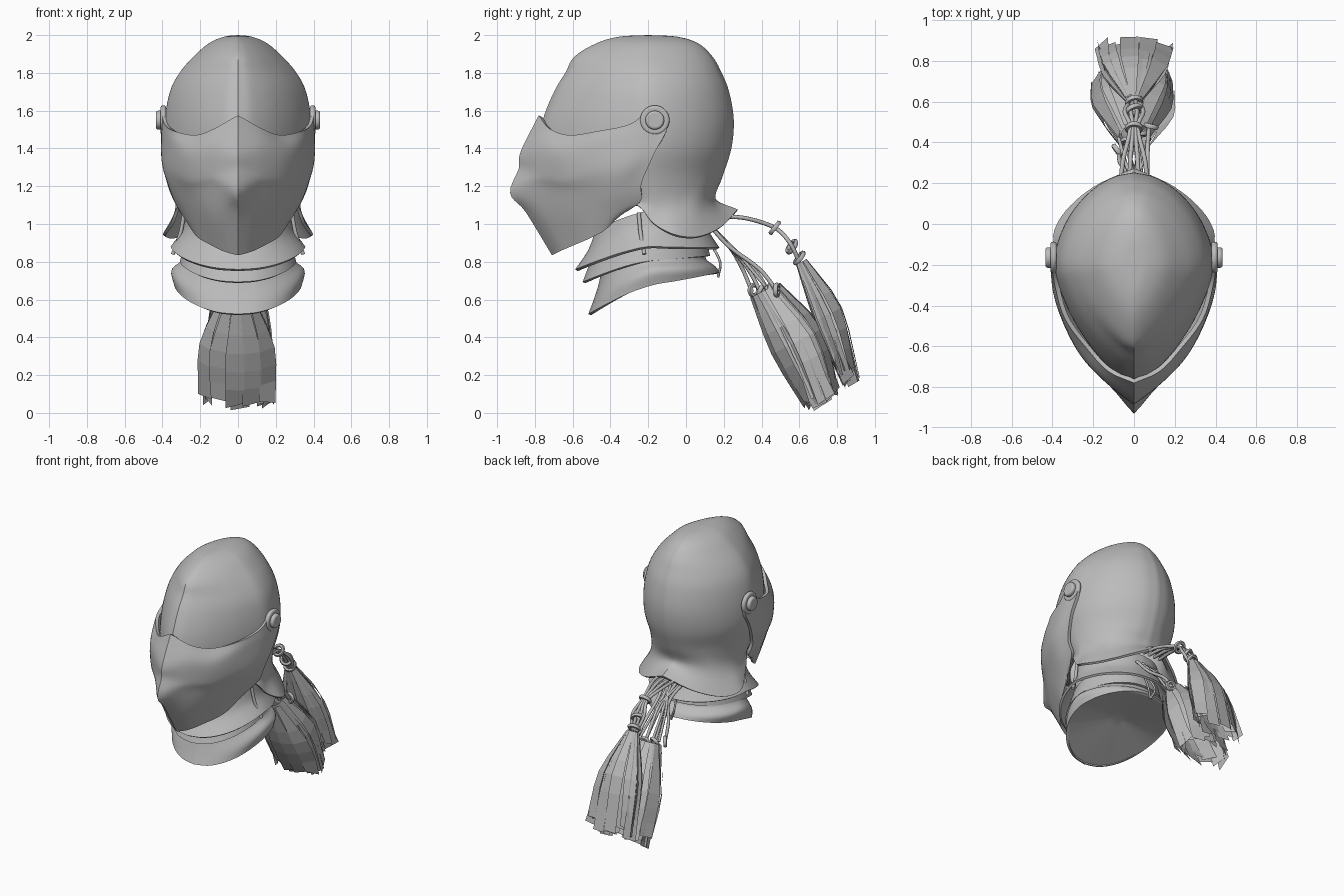
import bpy, bmesh, math, random
from mathutils import Vector

random.seed(4)
if "Cube" in bpy.data.objects:
    bpy.data.objects.remove(bpy.data.objects["Cube"], do_unlink=True)

steel = bpy.data.materials.new("grey steel")
steel.use_nodes = True
GREY = (0.5, 0.5, 0.5, 1)
steel.diffuse_color = GREY
steel.node_tree.nodes["Principled BSDF"].inputs["Base Color"].default_value = GREY


def smooth(points, n):
    """Curve running through all points, n steps per span."""
    p = [Vector(q) for q in points]
    p = [2 * p[0] - p[1]] + p + [2 * p[-1] - p[-2]]
    out = []
    for a, b, c, d in zip(p, p[1:], p[2:], p[3:]):
        for i in range(n):
            t = i / n
            out.append(b + (c - a) * t / 2 + (a - 2.5 * b + 2 * c - d / 2) * t ** 2
                       + (1.5 * (b - c) + (d - a) / 2) * t ** 3)
    return out + [p[-2]]


def finish(name, bm):
    mesh = bpy.data.meshes.new(name)
    bm.to_mesh(mesh)
    bm.free()
    mesh.materials.append(steel)
    obj = bpy.data.objects.new(name, mesh)
    bpy.context.collection.objects.link(obj)
    return obj


def activate(obj):
    bpy.ops.object.select_all(action='DESELECT')
    obj.select_set(True)
    bpy.context.view_layer.objects.active = obj


def add_sheet(bm, rows):
    grid = [[bm.verts.new(p) for p in row] for row in rows]
    for r, s in zip(grid, grid[1:]):
        for i in range(len(r) - 1):
            bm.faces.new((r[i], r[i + 1], s[i + 1], s[i]))


def plate(name, rows, n=5, thick=0.016, angle=35):
    """Mirrored sheet through rows of control points, given thickness."""
    rows = [smooth(r, n) for r in rows]
    rows = list(zip(*[smooth(c, n) for c in zip(*rows)]))
    bm = bmesh.new()
    for side in (1, -1):
        add_sheet(bm, [[(side * p.x, p.y, p.z) for p in r] for r in rows])
    bmesh.ops.remove_doubles(bm, verts=bm.verts, dist=0.0005)
    bmesh.ops.dissolve_degenerate(bm, edges=bm.edges, dist=0.0001)
    bmesh.ops.recalc_face_normals(bm, faces=bm.faces)
    obj = finish(name, bm)
    activate(obj)
    if thick:
        solid = obj.modifiers.new("thickness", 'SOLIDIFY')
        solid.thickness, solid.offset = thick, 0
        bpy.ops.object.modifier_apply(modifier=solid.name)
    bpy.ops.object.shade_smooth_by_angle(angle=math.radians(angle))


def cord(name, points, radius=0.011):
    curve = bpy.data.curves.new(name, 'CURVE')
    curve.dimensions = '3D'
    curve.bevel_depth, curve.bevel_resolution = radius, 2
    curve.use_fill_caps = True
    pts = smooth(points, 5)
    spline = curve.splines.new('POLY')
    spline.points.add(len(pts) - 1)
    for sp, p in zip(spline.points, pts):
        sp.co = (*p, 1)
    curve.materials.append(steel)
    bpy.context.collection.objects.link(bpy.data.objects.new(name, curve))


def knot(name, at, radius, tilt):
    bpy.ops.mesh.primitive_torus_add(location=at, rotation=tilt, major_radius=radius,
                                     minor_radius=0.013, major_segments=14, minor_segments=6)
    obj = bpy.context.object
    obj.name = name
    obj.data.materials.append(steel)
    bpy.ops.object.shade_smooth_by_angle(angle=math.radians(60))


# Skull: pointed oval sections, widest a little behind the centre
def skull_row(z, w, front, back):
    row = []
    for i in range(11):
        t = math.pi * i / 10
        s, c = math.sin(t), math.cos(t)
        power, end = (1.45, front) if c > 0 else (1.8, back)
        x = w * max(s, 0) ** (2 / power)
        row.append((x, -0.2 + (end + 0.2) * abs(c) ** (2 / power), z))
    row[-1] = (0, back, z)
    return row


SKULL = [(1.992, 0, -.2, -.2), (1.984, .07, -.35, -.05), (1.95, .15, -.47, .06),
         (1.88, .23, -.585, .135), (1.8, .3, -.63, .18), (1.7, .352, -.69, .22),
         (1.55, .38, -.75, .245), (1.4, .38, -.77, .232), (1.25, .345, -.73, .185)]
skull = [skull_row(*s) for s in SKULL]
# The lowest rows pinch in at the nape, then flare into the neck guard
skull.append(skull_row(1.13, .31, -.6, 0)[:5] + [
    (.318, -.2, 1.12), (.32, -.14, 1.1), (.3, -.05, 1.09),
    (.24, .05, 1.1), (.13, .12, 1.12), (0, .15, 1.13)])
skull.append(skull_row(1.1, .31, -.6, 0)[:5] + [
    (.318, -.235, 1.08), (.35, -.17, 1), (.39, -.06, .94),
    (.33, .06, .93), (.19, .18, .98), (0, .27, 1.07)])
plate("skull_and_neck_guard", skull)

# Visor: rows from the brow down to the chin, centre ridge to cheek
plate("visor", [
    [(0, -.77, 1.57), (.12, -.715, 1.5), (.22, -.61, 1.465),
     (.33, -.46, 1.49), (.38, -.29, 1.53), (.395, -.19, 1.62)],
    [(0, -.865, 1.38), (.13, -.765, 1.4), (.25, -.64, 1.38),
     (.34, -.47, 1.42), (.39, -.28, 1.45), (.395, -.1, 1.52)],
    [(0, -.875, 1.29), (.13, -.77, 1.27), (.245, -.64, 1.25),
     (.335, -.48, 1.28), (.385, -.33, 1.3), (.395, -.17, 1.37)],
    [(0, -.92, 1.165), (.1, -.79, 1.2), (.21, -.65, 1.18),
     (.29, -.5, 1.17), (.34, -.37, 1.17), (.365, -.235, 1.22)],
    [(0, -.84, 1.07), (.09, -.75, 1.05), (.175, -.64, 1.06),
     (.25, -.5, 1.06), (.3, -.37, 1.08), (.325, -.245, 1.12)],
    [(0, -.7, .84), (.07, -.66, .86), (.14, -.58, .895),
     (.2, -.5, .93), (.24, -.42, .98), (.27, -.385, 1.05)],
], thick=0.022)

# Visor pivots: a round ear with a domed rivet on each side
for side, label in ((1, "left"), (-1, "right")):
    for part, radius, depth, x in (("ear", .078, .03, .395), ("rivet", .05, .04, .415)):
        bpy.ops.mesh.primitive_cylinder_add(vertices=28, radius=radius, depth=depth,
                                            location=(side * x, -.165, 1.55),
                                            rotation=(0, math.pi / 2, 0))
        obj = bpy.context.object
        obj.name = f"{label}_pivot_{part}"
        obj.data.materials.append(steel)
        bevel = obj.modifiers.new("rounding", 'BEVEL')
        bevel.width, bevel.segments = 0.012, 3
        bpy.ops.object.shade_smooth_by_angle(angle=math.radians(40))


# Throat plates and collar: oval bands with separate front, side and back heights
def ring(w, front, back, zf, zs, zb):
    row = []
    for i in range(11):
        t = math.pi * i / 10
        c = math.cos(t)
        z = zs + (zf - zs) * c ** 1.3 if c > 0 else zs + (zb - zs) * -c
        x = 0 if i == 10 else w * math.sin(t)
        row.append((x, (front + back) / 2 + (front - back) / 2 * c, z))
    return row


plate("upper_throat_plate", [ring(.265, -.47, .09, .97, 1.07, 1.08),
                             ring(.285, -.51, .11, .86, .97, .97),
                             ring(.35, -.58, .17, .755, .875, .87)])
plate("lower_throat_plate", [ring(.27, -.48, .1, .85, .92, .92),
                             ring(.3, -.54, .12, .69, .8, .83)])
rim = ring(.33, -.51, .17, .52, .68, .74)
plate("collar", [ring(.27, -.44, .1, .8, .84, .86),
                 ring(.305, -.45, .1, .7, .79, .81),
                 ring(.345, -.48, .15, .6, .75, .77), rim])
plate("collar_base", [rim, [(0, -.15, .72)] * len(rim)], thick=0)

# Straps on the throat and a loose tie at the nape
for side, label in ((1, "left"), (-1, "right")):
    cord(f"{label}_throat_strap", [(side * .285, -.25, 1.06), (side * .305, -.24, .95),
                                   (side * .345, -.22, .84)])
    cord(f"{label}_nape_tie", [(side * .02, .13, .9), (side * .03, .18, .8), (0, .17, .72)], .007)

# Cords leaving the back of the helmet
for i in range(4):
    k = i - 1.5
    cord(f"upper_cord_{i}", [(.045 * k, .18, 1.04), (.035 * k, .32, 1.03),
                             (.012 * k, .47, .98), (.03 * k, .55, .9), (.015 * k, .6, .8)])
    cord(f"lower_cord_{i}", [(.05 * k, .12, 1), (.03 * k + .02, .23, .88),
                             (.045 * k, .3 + .03 * i, .76), (.05 * k, .35 + .045 * i, .64)])
    cord(f"cross_cord_{i}", [(-.03 * k, .15, .97), (.02 * k, .27, .85), (.05 * k, .42, .67)], .009)
    knot(f"lower_knot_{i}", (.055 * k, .36 + .04 * i, .65), .028, (.6 + .4 * i, k, 0))
for i, at in enumerate([(0, .47, .98), (0, .6, .82), (0, .56, .88)]):
    knot(f"upper_knot_{i}", at, .034, (.9, .3 * i, 0))


# Tassels: flat ribbons hung around a slanted, widening axis
def tassel(name, count, stations, width):
    bm = bmesh.new()
    across = Vector((0, .89, .45))
    for i in range(count):
        t = 2 * math.pi * (i + random.uniform(-.25, .25)) / count
        slack = random.uniform(.75, 1.06)
        path, edge = [], []
        for y, z, rx, rv in stations:
            path.append(Vector((rx * slack * math.cos(t), y, z))
                        + across * rv * slack * math.sin(t))
            edge.append((Vector((-rx * math.sin(t), 0, 0))
                         + across * rv * math.cos(t)).normalized())
        path[-1] += Vector((0, .02, -.05)) * random.uniform(-1.2, .4)
        path, edge = smooth(path, 3), smooth(edge, 3)
        rows = []
        for j, (p, e) in enumerate(zip(path, edge)):
            half = width * (.35 + .65 * min(1, 2 * j / (len(path) - 1))) / 2
            rows.append((p - e * half, p + e * half))
        a, b = rows[-1]
        rows[-1] = (a, b + Vector((0, .01, .03)) * random.uniform(-1, 1))
        add_sheet(bm, rows)
    finish(name, bm)


tassel("lower_tassel", 26, [(.42, .65, .08, .085), (.59, .38, .2, .145), (.72, .07, .2, .1)], .1)
tassel("upper_tassel", 18, [(.61, .8, .04, .03), (.75, .52, .15, .08), (.87, .17, .18, .05)], .09)
